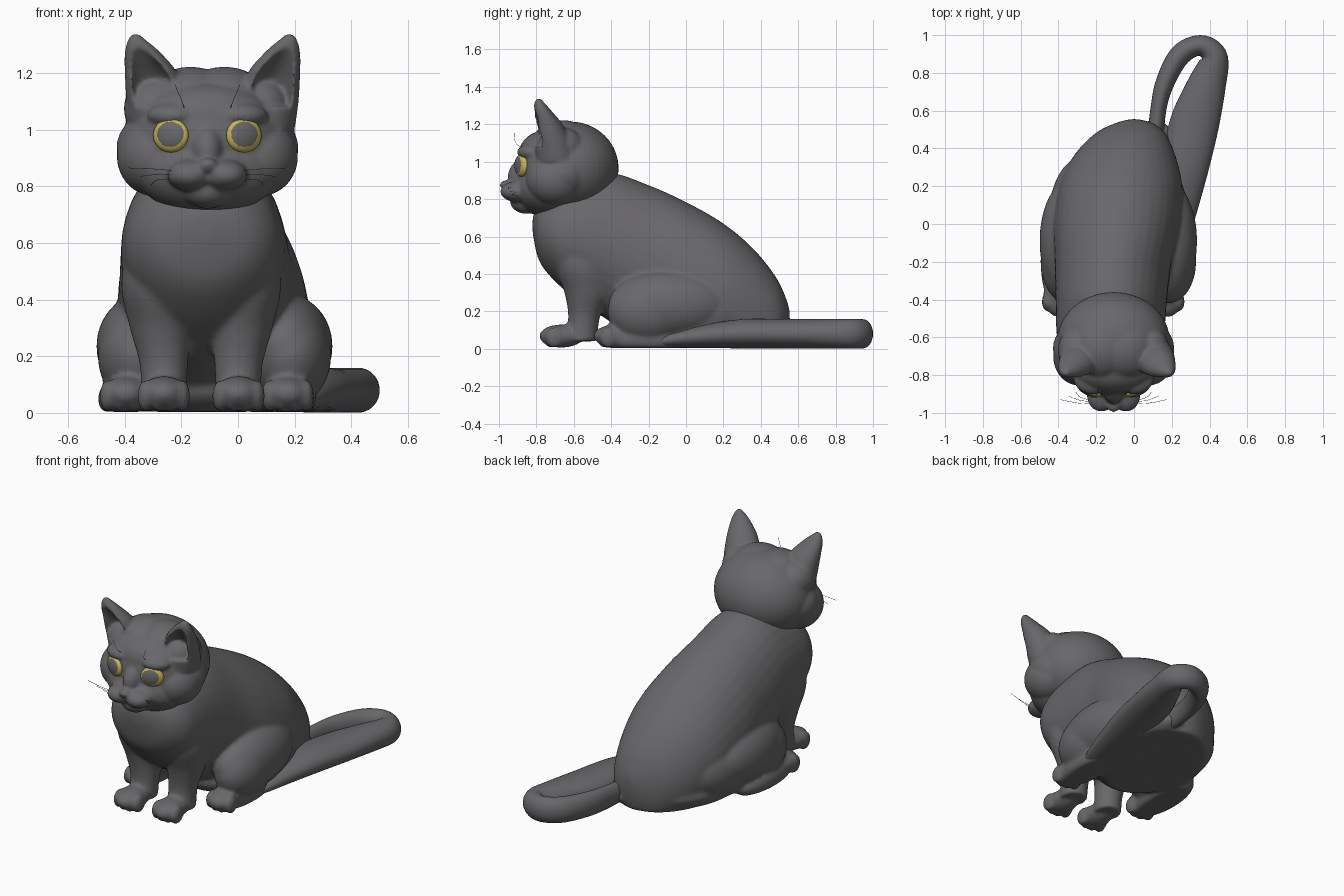
import bpy, bmesh, math
from mathutils import Vector, Matrix

if "Cube" in bpy.data.objects:
    bpy.data.objects.remove(bpy.data.objects["Cube"])


def material(name, rgb):
    m = bpy.data.materials.new(name)
    m.use_nodes = True
    m.diffuse_color = (*rgb, 1)
    bsdf = m.node_tree.nodes["Principled BSDF"]
    bsdf.inputs["Base Color"].default_value = (*rgb, 1)
    bsdf.inputs["Roughness"].default_value = 0.7
    return m


FUR = material("charcoal fur", (0.140, 0.135, 0.142))
IRIS = material("yellow iris", (0.58, 0.46, 0.09))


def new_object(name, bm, mats=(FUR,)):
    bmesh.ops.recalc_face_normals(bm, faces=bm.faces)
    for f in bm.faces:
        f.smooth = True
    mesh = bpy.data.meshes.new(name)
    bm.to_mesh(mesh)
    bm.free()
    for m in mats:
        mesh.materials.append(m)
    ob = bpy.data.objects.new(name, mesh)
    bpy.context.collection.objects.link(ob)
    return ob


def blob(bm, center, radii, turn=0.0, tilt=0.0):
    """Ellipsoid, turned about z and tilted about x."""
    mat = (Matrix.Translation(center) @ Matrix.Rotation(turn, 4, 'Z')
           @ Matrix.Rotation(tilt, 4, 'X') @ Matrix.Diagonal((*radii, 1)))
    bmesh.ops.create_uvsphere(bm, u_segments=40, v_segments=24, radius=1, matrix=mat)


def spline(keys, steps=7):
    """Catmull-Rom interpolation through rows of numbers."""
    out = []
    for i in range(len(keys) - 1):
        quad = [keys[max(i - 1, 0)], keys[i], keys[i + 1], keys[min(i + 2, len(keys) - 1)]]
        for k in range(steps):
            t = k / steps
            out.append([0.5 * (2 * b + (c - a) * t + (2 * a - 5 * b + 4 * c - d) * t * t
                               + (3 * b - a - 3 * c + d) * t ** 3) for a, b, c, d in zip(*quad)])
    return out + [list(keys[-1])]


def loft(bm, keys, axes=None, sides=36):
    """Elliptical tube through rows of x, y, z, half width, half depth."""
    rows = spline(keys)
    rings = []
    for i, (x, y, z, a, b) in enumerate(rows):
        if axes:
            u, v = Vector(axes[0]), Vector(axes[1])
        else:
            path = Vector(rows[min(i + 1, len(rows) - 1)][:3]) - Vector(rows[max(i - 1, 0)][:3])
            v = Vector((0, 0, 1))
            u = path.cross(v).normalized()
        rings.append([bm.verts.new(Vector((x, y, z)) + u * a * math.cos(t) + v * b * math.sin(t))
                      for t in (2 * math.pi * k / sides for k in range(sides))])
    for r, q in zip(rings, rings[1:]):
        for k in range(sides):
            n = (k + 1) % sides
            bm.faces.new((r[k], r[n], q[n], q[k]))
    bm.faces.new(rings[0])
    bm.faces.new(rings[-1])


def fuse(ob, voxel, rounds):
    """Melt overlapping volumes into one smooth skin."""
    re = ob.modifiers.new("fuse", 'REMESH')
    re.mode, re.voxel_size, re.use_smooth_shade = 'VOXEL', voxel, True
    sm = ob.modifiers.new("soften", 'SMOOTH')
    sm.factor, sm.iterations = 0.5, rounds


def flatten_base(bm, height):
    """Cut everything off level so the seat rests flat on the ground."""
    geom = bm.verts[:] + bm.edges[:] + bm.faces[:]
    bmesh.ops.bisect_plane(bm, geom=geom, plane_co=(0, 0, height), plane_no=(0, 0, 1), clear_inner=True)
    bmesh.ops.holes_fill(bm, edges=[e for e in bm.edges if e.is_boundary], sides=0)


ACROSS = ((1, 0, 0), (0, 0, 1))   # rings facing along y
LEVEL = ((1, 0, 0), (0, 1, 0))    # rings facing along z
CHEST, HIP, FACE = -0.13, -0.083, -0.108

# Torso: y, centre x, bottom, top, half width
torso = [(-0.82, -0.125, 0.62, 0.70, 0.05), (-0.785, -0.125, 0.47, 0.78, 0.18),
         (-0.7, -0.125, 0.36, 0.85, 0.26), (-0.58, -0.125, 0.26, 0.91, 0.285),
         (-0.4, -0.12, 0.14, 0.94, 0.295), (-0.2, -0.11, 0.0, 0.875, 0.31),
         (0, -0.09, -0.09, 0.785, 0.335), (0.2, -0.07, -0.1, 0.67, 0.325),
         (0.36, -0.05, -0.1, 0.535, 0.27), (0.48, -0.02, -0.06, 0.385, 0.185),
         (0.535, 0.0, 0.02, 0.27, 0.095), (0.555, 0.0, 0.12, 0.2, 0.02)]
bm = bmesh.new()
loft(bm, [(x, y, (lo + hi) / 2, w, (hi - lo) / 2) for y, x, lo, hi, w in torso], ACROSS)
blob(bm, (-0.085, 0.08, 0.09), (0.31, 0.42, 0.14))
# Flank resting against the tail
blob(bm, (0.14, 0.2, 0.06), (0.15, 0.36, 0.085), 0.1)


def paw(bm, x, y):
    """Foot pad with four rounded toes at the front."""
    blob(bm, (x, y + 0.10, 0.068), (0.085, 0.12, 0.062))
    for k in (-1.5, -0.5, 0.5, 1.5):
        blob(bm, (x + k * 0.044, y + 0.045 + 0.008 * k * k, 0.06), (0.027, 0.05, 0.057))


for s in (-1, 1):
    # Front legs
    x = CHEST + s * 0.132
    loft(bm, [(x + s * 0.025, -0.56, 0.62, 0.10, 0.13), (x + s * 0.025, -0.55, 0.45, 0.125, 0.15),
              (x + s * 0.012, -0.53, 0.3, 0.108, 0.12), (x, -0.545, 0.17, 0.085, 0.085),
              (x, -0.56, 0.04, 0.08, 0.085)], LEVEL)
    paw(bm, x, -0.765)
    # Haunches and hind feet
    blob(bm, (HIP + s * 0.252, -0.09, 0.235), (0.165, 0.325, 0.185))
    blob(bm, (HIP + s * 0.267, -0.2, 0.2), (0.145, 0.22, 0.175))
    blob(bm, (HIP + s * 0.18, 0.03, 0.2), (0.19, 0.33, 0.21))
    x = -0.11 + s * 0.285
    paw(bm, x, -0.475)
    blob(bm, (x, -0.2, 0.05), (0.1, 0.26, 0.08))
flatten_base(bm, 0.004)
fuse(new_object("body", bm), 0.011, 9)

# Tail folded back along the left hip
bm = bmesh.new()
loft(bm, [(0.11, 0.4, 0.08, 0.045, 0.06), (0.128, 0.6, 0.08, 0.042, 0.07), (0.165, 0.75, 0.08, 0.05, 0.075),
          (0.245, 0.895, 0.08, 0.057, 0.078), (0.352, 0.945, 0.08, 0.055, 0.078),
          (0.425, 0.88, 0.08, 0.072, 0.079), (0.38, 0.72, 0.08, 0.105, 0.079),
          (0.32, 0.53, 0.08, 0.13, 0.079), (0.27, 0.3, 0.08, 0.125, 0.078),
          (0.235, 0.08, 0.065, 0.1, 0.06), (0.21, -0.1, 0.045, 0.07, 0.038),
          (0.2, -0.22, 0.03, 0.02, 0.015)])
new_object("tail", bm)

# Head: skull, jaw, face, forehead, muzzle and nose
bm = bmesh.new()
blob(bm, (FACE, -0.62, 0.965), (0.298, 0.26, 0.25))
blob(bm, (FACE, -0.66, 0.935), (0.322, 0.21, 0.19))
blob(bm, (FACE, -0.735, 0.86), (0.26, 0.18, 0.158))
blob(bm, (FACE, -0.735, 0.97), (0.26, 0.17, 0.2))
blob(bm, (FACE, -0.76, 1.035), (0.23, 0.135, 0.13))
blob(bm, (FACE, -0.83, 0.86), (0.17, 0.1, 0.095))
blob(bm, (FACE, -0.84, 0.93), (0.065, 0.115, 0.10), 0, 0.4)
blob(bm, (FACE, -0.85, 0.785), (0.085, 0.09, 0.064))
blob(bm, (FACE, -0.962, 0.875), (0.036, 0.034, 0.026))
for s in (-1, 1):
    blob(bm, (FACE + s * 0.06, -0.66, 1.082), (0.17, 0.17, 0.14))
    blob(bm, (FACE + s * 0.19, -0.67, 1.075), (0.105, 0.125, 0.11))
    blob(bm, (FACE + s * 0.185, -0.7, 0.905), (0.135, 0.155, 0.14))
    blob(bm, (FACE + s * 0.055, -0.89, 0.84), (0.085, 0.105, 0.058), s * 0.3)
    blob(bm, (FACE + s * 0.125, -0.83, 1.05), (0.09, 0.07, 0.045), s * 0.35)

# Ears: tapered cones hollowed at the front
ear_rows = [(0.19, -0.69, 1.0, 0.1, 0.11), (0.2, -0.71, 1.1, 0.104, 0.1), (0.217, -0.74, 1.2, 0.093, 0.08),
            (0.248, -0.77, 1.275, 0.062, 0.048), (0.268, -0.785, 1.32, 0.03, 0.024),
            (0.27, -0.787, 1.338, 0.012, 0.01)]
for s in (-1, 1):
    ear_bm, hollow_bm = bmesh.new(), bmesh.new()
    loft(ear_bm, [(-0.09 + s * x, y, z, a, b) for x, y, z, a, b in ear_rows], LEVEL)
    loft(hollow_bm, [(-0.09 + s * x, y - 0.055, z - 0.02, a * 0.72, b * 0.85)
                     for x, y, z, a, b in ear_rows[1:]], LEVEL)
    ear, hollow = new_object("ear", ear_bm), new_object("ear_hollow", hollow_bm)
    hollow.hide_render = True
    cut = ear.modifiers.new("hollow", 'BOOLEAN')
    cut.operation, cut.object, cut.solver = 'DIFFERENCE', hollow, 'EXACT'
    shaped = ear.evaluated_get(bpy.context.evaluated_depsgraph_get()).to_mesh()
    bm.from_mesh(shaped)
    for ob in (ear, hollow):
        bpy.data.objects.remove(ob)
fuse(new_object("head", bm), 0.0085, 8)

# Eyes: domed discs with a wide dark pupil set slightly inward
for s, side in ((-1, "right"), (1, "left")):
    bm = bmesh.new()
    bmesh.ops.create_uvsphere(bm, u_segments=48, v_segments=48, radius=1)
    for f in bm.faces:
        c = f.calc_center_median()
        f.material_index = 0 if c.z > 0 and math.hypot(c.x + s * 0.1, c.y - 0.06) < 0.74 else 1
    turn = Matrix.Rotation(s * 0.42, 4, 'Z') @ Matrix.Rotation(math.pi / 2, 4, 'X')
    place = Matrix.Translation((FACE + s * 0.129, -0.879, 0.98))
    bm.transform(place @ turn @ Matrix.Diagonal((0.067, 0.06, 0.03, 1)))
    new_object(side + "_eye", bm, (FUR, IRIS))


# Whiskers and brow hairs
def hair(name, points, thick):
    cu = bpy.data.curves.new(name, 'CURVE')
    cu.dimensions, cu.bevel_depth, cu.bevel_resolution = '3D', thick, 1
    sp = cu.splines.new('POLY')
    rows = spline(points)
    sp.points.add(len(rows) - 1)
    for p, r in zip(sp.points, rows):
        p.co = (*r, 1)
    cu.materials.append(FUR)
    bpy.context.collection.objects.link(bpy.data.objects.new(name, cu))


for s, side in ((-1, "right"), (1, "left")):
    for k in range(3):
        hair(side + "_whisker", [(FACE + s * 0.08, -0.94, 0.85 - 0.012 * k),
                                 (FACE + s * 0.17, -0.95 + 0.015 * k, 0.86 - 0.018 * k),
                                 (FACE + s * (0.28 - 0.04 * k), -0.93 + 0.02 * k, 0.865 - 0.03 * k)], 0.001)
    hair(side + "_brow_hair", [(FACE + s * 0.08, -0.87, 1.07), (FACE + s * 0.09, -0.91, 1.1),
                               (FACE + s * 0.115, -0.92, 1.16)], 0.001)
